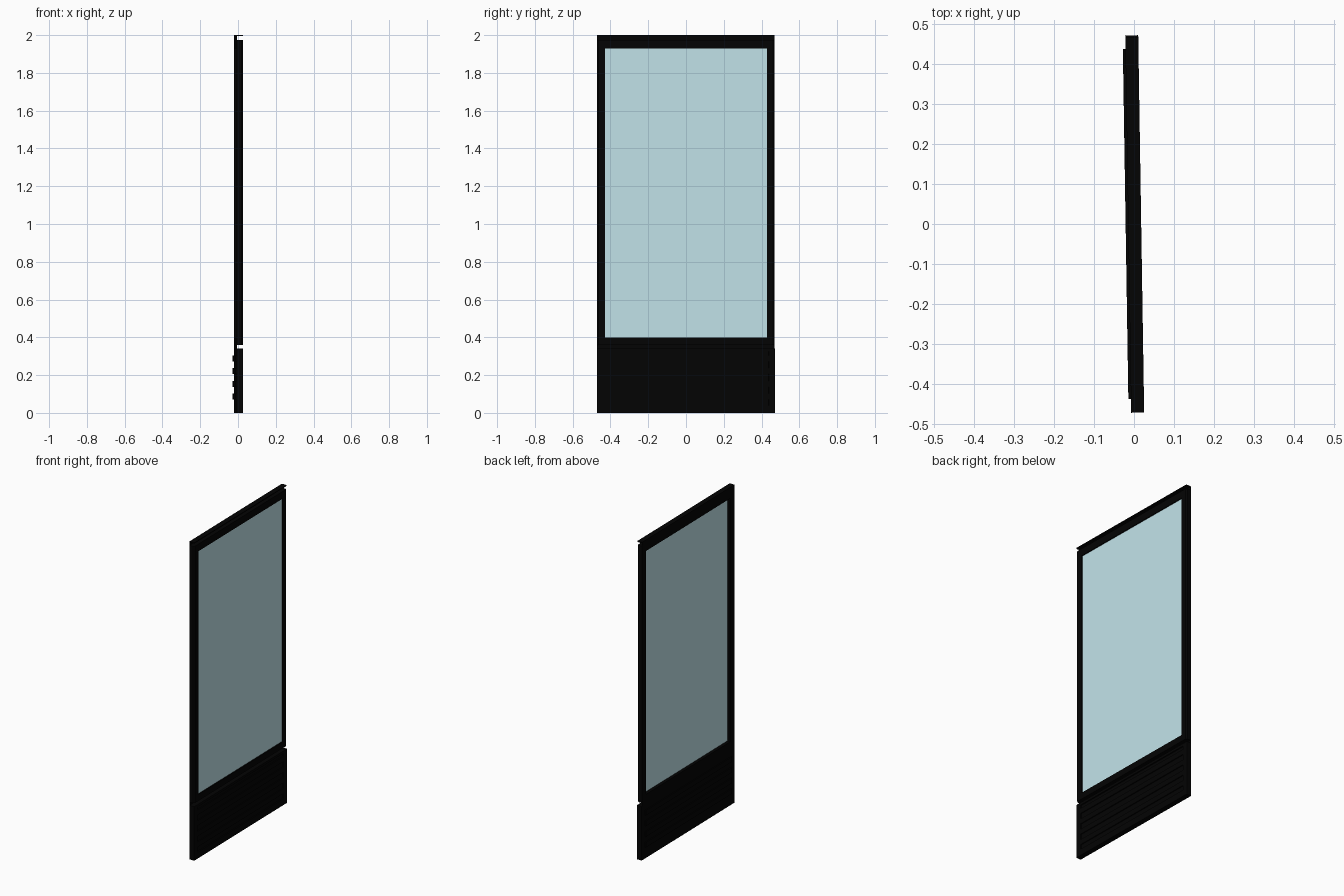
import bpy, bmesh, math
from mathutils import Matrix

if "Cube" in bpy.data.objects:
    bpy.data.objects.remove(bpy.data.objects["Cube"])

# The whole leaf is turned slightly about the vertical axis
TURN = Matrix.Translation((0.0015, 0, 0)) @ Matrix.Rotation(math.radians(0.9), 4, 'Z')


def material(name, color):
    m = bpy.data.materials.new(name)
    m.diffuse_color = color
    m.use_nodes = True
    m.node_tree.nodes["Principled BSDF"].inputs["Base Color"].default_value = m.diffuse_color
    return m


BLACK = material("black_metal", (0.001, 0.001, 0.001, 1))
GLASS = material("clear_glass", (0.54, 0.77, 0.82, 1))


def box(name, x, y, z, mat=BLACK, chamfer_y=None):
    """Box from (min, max) ranges; chamfer_y cuts the front upright edge at that y."""
    bm = bmesh.new()
    bmesh.ops.create_cube(bm, size=1)
    for v in bm.verts:
        for i, (lo, hi) in enumerate((x, y, z)):
            v.co[i] = lo if v.co[i] < 0 else hi
    if chamfer_y is not None:
        edge = [e for e in bm.edges if all(
            abs(v.co.x - x[1]) < 1e-5 and abs(v.co.y - chamfer_y) < 1e-5 for v in e.verts)]
        bmesh.ops.bevel(bm, geom=edge, offset=0.008, segments=1, affect='EDGES')
    bm.transform(TURN)
    me = bpy.data.meshes.new(name)
    bm.to_mesh(me)
    bm.free()
    me.materials.append(mat)
    ob = bpy.data.objects.new(name, me)
    bpy.context.collection.objects.link(ob)
    return ob


B, F = -0.016, 0.0165         # back and front of the leaf
W = (-0.472, 0.468)           # width of the upper frame
IN = 0.428                    # half width of the opening

# Upper frame around the pane, outer front edges chamfered
box("left_stile", (B, F), (W[0], -IN), (0.36, 1.975), chamfer_y=W[0])
box("right_stile", (B, F), (IN, W[1]), (0.36, 1.975), chamfer_y=W[1])
box("top_rail", (B, F), (-IN, IN), (1.93, 1.975))
box("middle_rail", (B, F), (-IN, IN), (0.36, 0.40))

# Thin strips behind the shadow grooves, and the top cap
box("middle_groove_back", (B, B + 0.002), W, (0.34, 0.36))
box("top_groove_back", (B, B + 0.002), W, (1.975, 1.994))
box("top_cap", (B, F), W, (1.994, 2.0))

# Pane
box("glass_pane", (0.004, 0.010), (-IN, IN), (0.40, 1.93), GLASS)

# Lower panel frame
box("lower_left_stile", (B, F), (-0.472, -0.438), (0, 0.34))
box("lower_right_stile", (B, F), (0.438, 0.472), (0, 0.34))
box("bottom_rail", (B, F), (-0.438, 0.438), (0, 0.04))
box("lower_top_rail", (B, F), (-0.438, 0.438), (0.325, 0.34))
box("lower_panel", (B, 0.009), (-0.438, 0.438), (0.04, 0.325))

# Horizontal slats standing proud of the lower panel
for i in range(4):
    z = 0.071 + i * 0.067
    box(f"slat_{i + 1}", (-0.0225, 0.015), (-0.438, 0.438), (z, z + 0.032))
